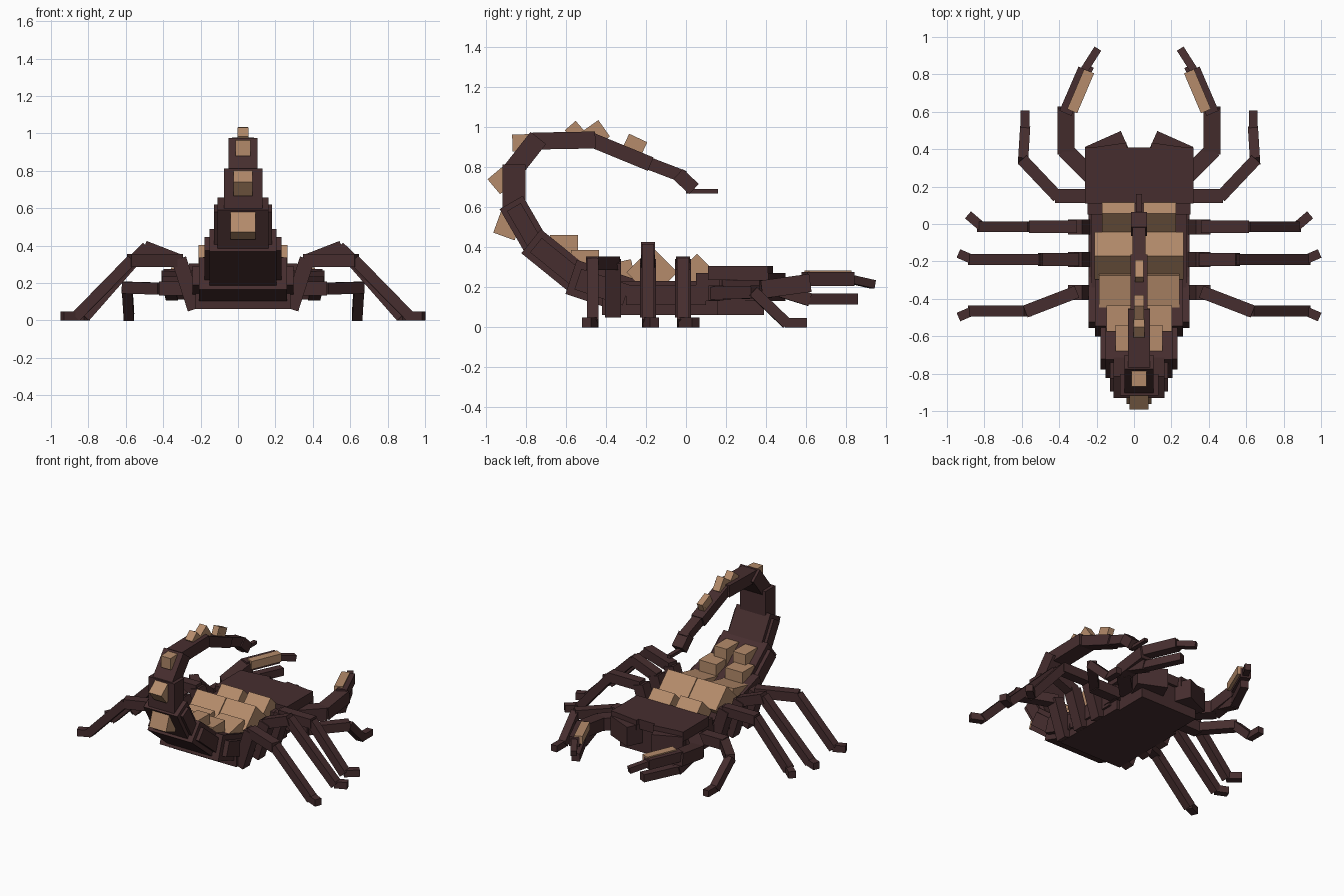
import bpy
import math
from mathutils import Vector, Matrix

if "Cube" in bpy.data.objects:
    bpy.data.objects.remove(bpy.data.objects["Cube"])

ACROSS = Vector((1, 0, 0))
UP = Vector((0, 0, 1))
MIDLINE = ACROSS * .027  # symmetry plane


def material(name, *rgb):
    new_material = bpy.data.materials.new(name)
    new_material.use_nodes = True
    new_material.diffuse_color = (*rgb, 1)
    shader = new_material.node_tree.nodes["Principled BSDF"]
    shader.inputs["Base Color"].default_value = (*rgb, 1)
    return new_material


DARK = material("dark brown shell", .062, .027, .028)
SAND = material("sandy tan", .46, .26, .147)


def place(name, center, rotation, size, colour):
    bpy.ops.mesh.primitive_cube_add(size=1)
    part = bpy.context.object
    part.name = name
    location = Matrix.Translation(Vector(center) + MIDLINE)
    part.data.transform(location @ rotation @ Matrix.Diagonal((*size, 1)))
    part.data.materials.append(colour)


def block(name, center, size, colour=DARK, tilt=0, turn=0):
    """Box tilted about x and turned about z, in degrees."""
    rotation = (Matrix.Rotation(math.radians(turn), 4, 'Z')
                @ Matrix.Rotation(math.radians(tilt), 4, 'X'))
    place(name, center, rotation, size, colour)


def beam(name, start, end, width, thick, colour=DARK, side=None, overlap=0):
    """Box running between two points, lengthened by the overlap at each end."""
    start, end = Vector(start), Vector(end)
    along = (end - start).normalized()
    side = side or along.cross(UP).normalized()
    rotation = Matrix((side, along, side.cross(along))).transposed().to_4x4()
    length = (end - start).length + overlap * 2
    place(name, (start + end) / 2, rotation, (width, length, thick), colour)


# body and head
block("body", (0, -.13, .145), (.51, .58, .17))
block("belly_side_plate", (0, -.1, .16), (.54, .4, .1))
block("head", (0, .24, .15), (.46, .3, .18))
block("head_shield", (0, .26, .27), (.58, .3, .07))
block("head_rear", (0, .11, .2), (.55, .12, .14))

# tail chain, tapering from the abdomen to the tip
joints = [Vector((0, y, z)) for y, z in (
    (-.3, .16), (-.54, .24), (-.75, .41), (-.86, .6), (-.86, .79),
    (-.75, .93), (-.47, .935), (-.19, .82), (-.02, .755))]
for i, (start, end) in enumerate(zip(joints, joints[1:])):
    width, thick = .47 * .76 ** i, .18 * .86 ** i
    beam(f"tail_segment_{i}", start, end, width, thick, side=ACROSS, overlap=thick / 5)
    if i < 3:
        beam(f"tail_side_plate_{i}", start, end, width * 1.15, thick * .6, side=ACROSS)
    if 1 < i < 7:
        along = (end - start).normalized()
        inward = ACROSS.cross(along)
        center = start.lerp(end, .7) + inward * thick * .55
        size = thick * .85
        angle = math.degrees(math.atan2(along.z, along.y)) + 40
        block(f"tail_ridge_{i}", center, (width / 2, size, size), SAND, tilt=angle)
block("tail_peak_ridge", (0, -.45, .965), (.055, .1, .1), SAND, tilt=35)
block("tail_fore_ridge", (0, -.26, .9), (.045, .1, .1), SAND, tilt=65)
beam("stinger_bulb", (0, -.04, .765), (0, .04, .69), .085, .07, side=ACROSS)
beam("stinger", (0, 0, .68), (0, .16, .68), .03, .022, side=ACROSS)


def limb(name, side_sign, points, width, taper=1, colour=DARK):
    """Chain of square beams on one side of the body."""
    mirrored = [(side_sign * x, y, z) for x, y, z in points]
    for i, (start, end) in enumerate(zip(mirrored, mirrored[1:])):
        thick = width * taper ** i
        beam(f"{name}_{i}", start, end, thick, thick, colour, overlap=thick / 8)


def walking_leg(name, side_sign, y, knee, height, reach, sweep, toe):
    """Leg rising steeply from the hip, then dropping to a flat foot."""
    ground = .024
    limb(name, side_sign, [
        (.26, y, .07), (.34, y, .32), (knee, y + sweep, height),
        (reach, y + sweep, ground), (reach + .07, y + sweep + toe, ground)],
        width=.08, taper=.85)


for sign, label in ((1, "left"), (-1, "right")):
    walking_leg(label + "_second_leg", sign, y=-.015, knee=.58, height=.32,
                reach=.84, sweep=0, toe=.06)
    walking_leg(label + "_third_leg", sign, y=-.19, knee=.52, height=.39,
                reach=.89, sweep=0, toe=.03)
    walking_leg(label + "_rear_leg", sign, y=-.365, knee=.6, height=.32,
                reach=.89, sweep=-.1, toe=-.03)
    limb(label + "_front_leg", sign, [
        (.26, .15, .17), (.44, .15, .17), (.62, .34, .175),
        (.61, .5, .022), (.61, .6, .022)], width=.075, taper=.85)

    # lobed front of the head
    block(label + "_head_lobe", (sign * .145, .345, .2), (.21, .24, .14), turn=-24 * sign)
    block(label + "_head_brow", (sign * .17, .37, .27), (.22, .1, .07), turn=-8 * sign)

    # claws
    limb(label + "_claw_arm", sign, [
        (.22, .22, .19), (.39, .39, .19), (.39, .61, .22)], width=.09)
    limb(label + "_upper_finger", sign, [
        (.39, .6, .24), (.295, .82, .24), (.225, .93, .215)], width=.07, taper=.6)
    limb(label + "_lower_finger", sign, [
        (.39, .48, .18), (.38, .61, .14), (.27, .84, .14)], width=.065, taper=.85)
    limb(label + "_claw_plate", sign, [
        (.355, .61, .255), (.27, .81, .255)], width=.058, colour=SAND)

    # tan ridges and plates along the back
    block(label + "_front_ridge", (sign * .11, .055, .26), (.175, .15, .15), SAND, tilt=45)
    block(label + "_middle_ridge", (sign * .12, -.17, .275), (.235, .18, .18), SAND, tilt=45)
    block(label + "_back_plate", (sign * .12, -.36, .26), (.19, .2, .12), SAND, tilt=12)
    block(label + "_rear_plate", (sign * .105, -.505, .315), (.14, .14, .14), SAND)
    block(label + "_tail_plate", (sign * .075, -.61, .39), (.1, .14, .14), SAND)
